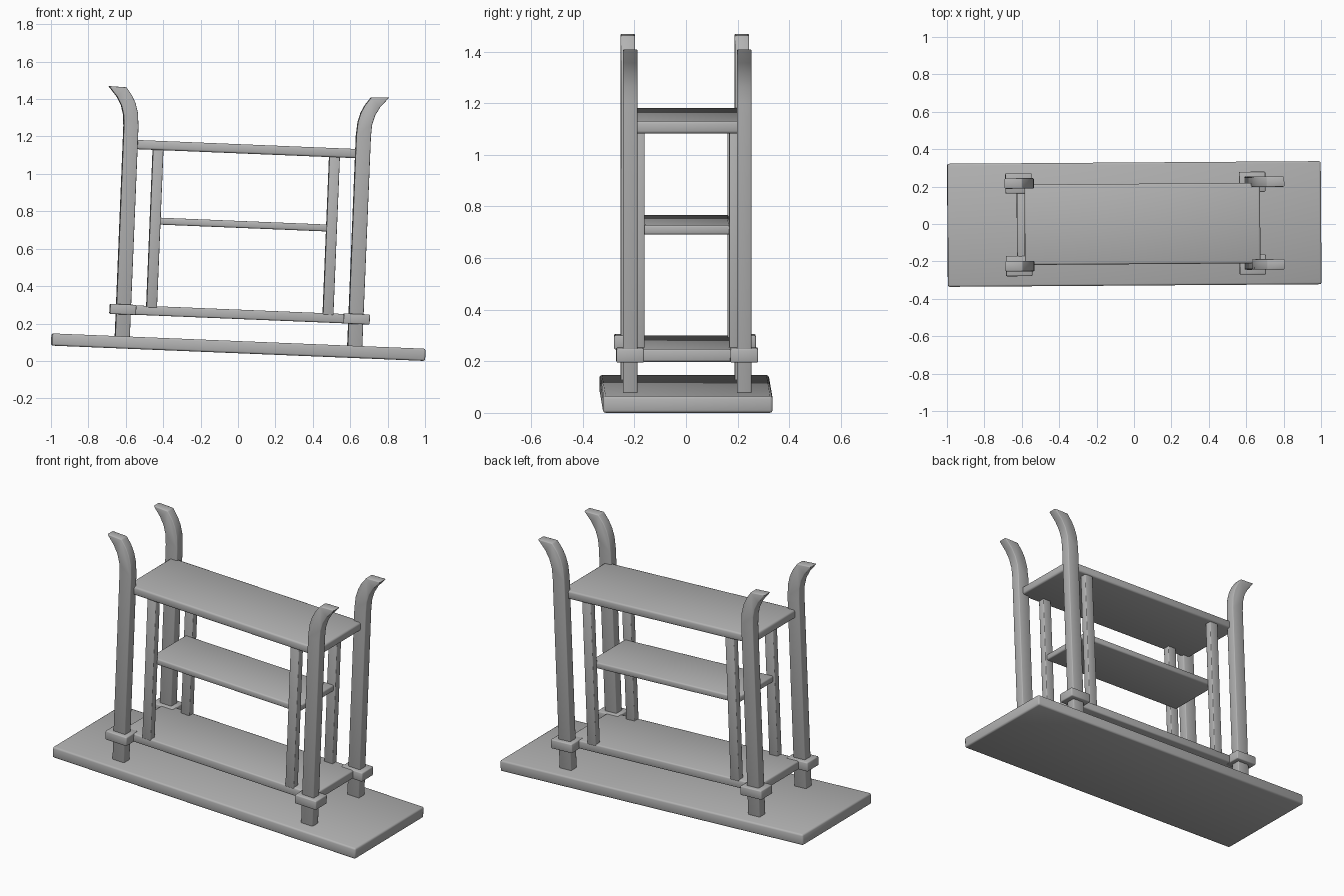
import bpy, bmesh, math
from mathutils import Matrix, Vector

cube = bpy.data.objects.get("Cube")
if cube:
    bpy.data.objects.remove(cube, do_unlink=True)

# One plain grey for the whole rack
grey = bpy.data.materials.new("plain grey")
grey.use_nodes = True
colour = (0.45, 0.45, 0.45, 1)
grey.diffuse_color = colour
grey.node_tree.nodes["Principled BSDF"].inputs["Base Color"].default_value = colour

# The rack leans slightly to one side and is turned a touch
LEAN = (Matrix.Translation((0, 0, 0.041))
        @ Matrix.Rotation(math.radians(0.4), 4, 'Z')
        @ Matrix.Rotation(math.radians(2.35), 4, 'Y'))


def finish(bm, name, bevel):
    bmesh.ops.recalc_face_normals(bm, faces=bm.faces)
    sharp = [e for e in bm.edges if e.calc_face_angle(0) > math.radians(45)]
    bmesh.ops.bevel(bm, geom=sharp, offset=bevel, segments=2, profile=0.5,
                    affect='EDGES', clamp_overlap=True)
    bmesh.ops.transform(bm, matrix=LEAN, verts=bm.verts)
    mesh = bpy.data.meshes.new(name)
    bm.to_mesh(mesh)
    bm.free()
    mesh.materials.append(grey)
    obj = bpy.data.objects.new(name, mesh)
    bpy.context.collection.objects.link(obj)
    bpy.ops.object.select_all(action='DESELECT')
    obj.select_set(True)
    bpy.context.view_layer.objects.active = obj
    bpy.ops.object.shade_smooth_by_angle(angle=math.radians(50))
    return obj


def box(name, centre, half, low, high, bevel=0.006):
    bm = bmesh.new()
    bmesh.ops.create_cube(bm, size=1)
    size = Vector((half[0] * 2, half[1] * 2, high - low))
    for v in bm.verts:
        v.co = v.co * size + Vector((centre[0], centre[1], (low + high) / 2))
    return finish(bm, name, bevel)


def post(name, sx, y):
    # Straight leg whose top sweeps outward to a level cut
    inner = [(0.583, 0.05), (0.583, 1.19), (0.589, 1.262), (0.603, 1.312),
             (0.623, 1.352), (0.655, 1.396)]
    outer = [(0.661, 0.05), (0.661, 1.19), (0.665, 1.25), (0.679, 1.3),
             (0.704, 1.345), (0.75, 1.399)]
    bm = bmesh.new()
    ring = [bm.verts.new((sx * x, y - 0.028, z)) for x, z in inner + outer[::-1]]
    face = bm.faces.new(ring)
    swept = bmesh.ops.extrude_face_region(bm, geom=[face])["geom"]
    moved = [g for g in swept if isinstance(g, bmesh.types.BMVert)]
    bmesh.ops.translate(bm, verts=moved, vec=(0, 0.056, 0))
    return finish(bm, name, 0.005)


# Base board and the three shelves
box("base_board", (0, 0), (0.999, 0.329), 0, 0.065, 0.01)
box("bottom_shelf", (0, 0), (0.635, 0.205), 0.183, 0.233, 0.008)
box("middle_shelf", (0, 0), (0.49, 0.17), 0.67, 0.707, 0.008)
box("top_shelf", (0, 0), (0.63, 0.215), 1.068, 1.117, 0.01)

# Corner posts with collars, and the slim inner uprights
for sx, side in ((1, "left"), (-1, "right")):
    for sy, end in ((-1, "front"), (1, "back")):
        tag = f"{end}_{side}"
        post(f"{tag}_post", sx, sy * 0.221)
        box(f"{tag}_collar", (sx * 0.625, sy * 0.221), (0.07, 0.054), 0.182, 0.236)
        box(f"{tag}_upright", (sx * 0.472, sy * 0.185), (0.028, 0.021), 0.225, 1.075, 0.004)
